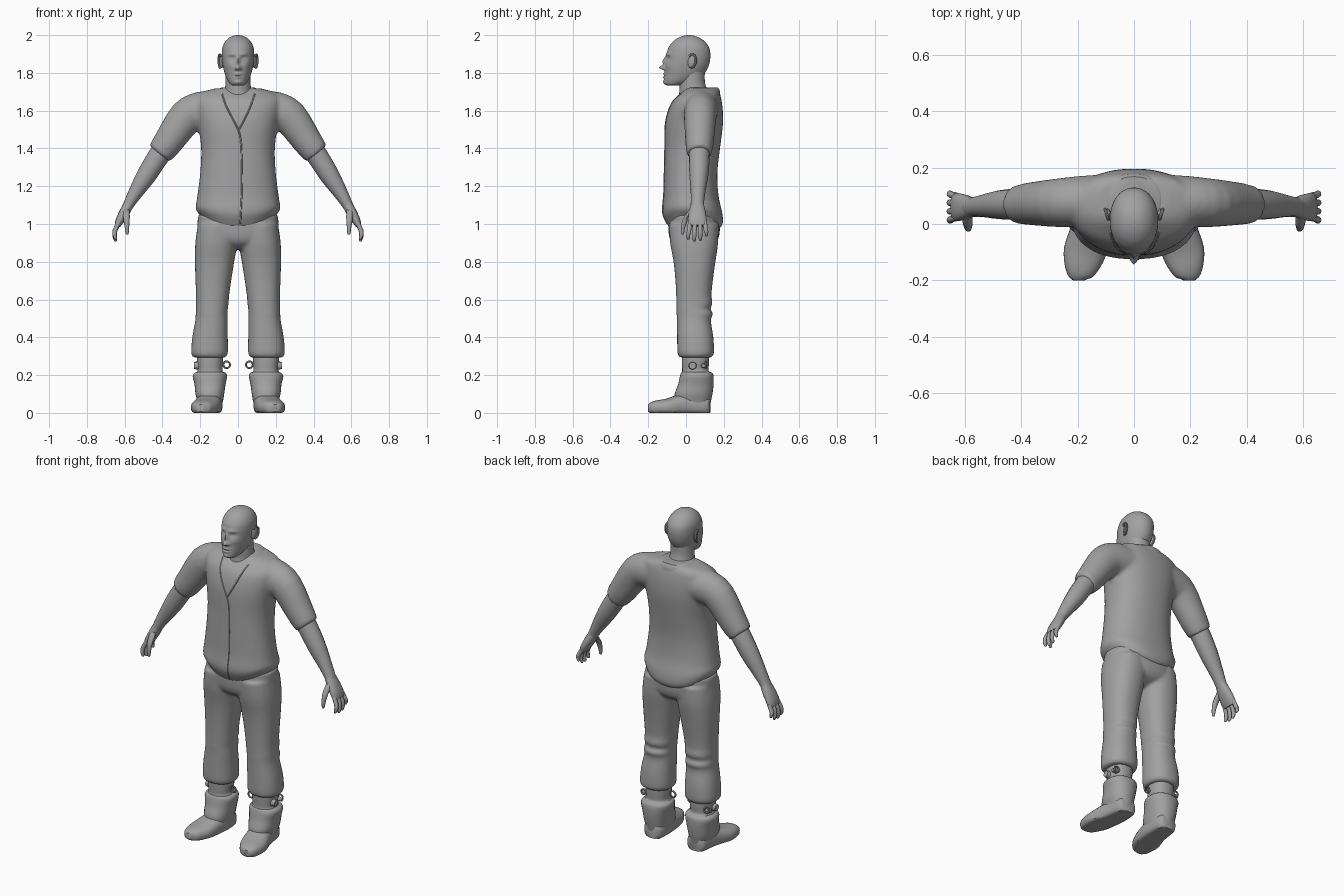
import bpy, bmesh, math
from mathutils import Vector, Matrix

grey = bpy.data.materials.new("plain_grey")
grey.diffuse_color = (0.36, 0.36, 0.36, 1)
X, Y, Z = Vector((1, 0, 0)), Vector((0, 1, 0)), Vector((0, 0, 1))


def smooth_rows(rows, steps):
    """Catmull-Rom interpolation between the rows of a loft."""
    out = []
    for i in range(len(rows) - 1):
        a, b = rows[max(i - 1, 0)], rows[i]
        c, d = rows[i + 1], rows[min(i + 2, len(rows) - 1)]
        for s in range(steps):
            t = s / steps
            out.append([0.5 * (2 * q + (r - p) * t + (2 * p - 5 * q + 4 * r - w) * t * t
                               + (3 * q - p - 3 * r + w) * t ** 3)
                        for p, q, r, w in zip(a, b, c, d)])
    return out + [list(rows[-1])]


def skin(bm, rings, n, power):
    """rings: (centre, u, v) triples joined into a closed tube."""
    loops = []
    for c, u, v in rings:
        loop = []
        for i in range(n):
            a = 2 * math.pi * i / n
            ca, sa = math.cos(a), math.sin(a)
            k = (abs(ca) ** power + abs(sa) ** power) ** (-1 / power)
            loop.append(bm.verts.new(c + u * ca * k + v * sa * k))
        loops.append(loop)
    for p, q in zip(loops, loops[1:]):
        for i in range(n):
            j = (i + 1) % n
            bm.faces.new((p[i], p[j], q[j], q[i]))
    bm.faces.new(loops[0])
    bm.faces.new(loops[-1])


def stack(bm, rows, n=28, steps=3, power=2.3):
    """Level rings from rows of (z, x0, x1, y0, y1)."""
    skin(bm, [(Vector(((x0 + x1) / 2, (y0 + y1) / 2, z)), X * (x1 - x0) / 2, Y * (y1 - y0) / 2)
              for z, x0, x1, y0, y1 in smooth_rows(rows, steps)], n, power)


def limb(bm, rows, side=Y, n=16, steps=3, power=2.0):
    """Rings square to a path, rows of (x, y, z, radius, radius along side)."""
    rows = smooth_rows(rows, steps)
    pts = [Vector(r[:3]) for r in rows]
    rings = []
    for i, r in enumerate(rows):
        t = pts[min(i + 1, len(pts) - 1)] - pts[max(i - 1, 0)]
        u = side.cross(t).normalized()
        rings.append((pts[i], u * r[3], side * r[4]))
    skin(bm, rings, n, power)


def finish(bm, name, mirror=False, voxel=0, angle=40):
    bmesh.ops.recalc_face_normals(bm, faces=bm.faces)
    me = bpy.data.meshes.new(name)
    bm.to_mesh(me)
    bm.free()
    ob = bpy.data.objects.new(name, me)
    bpy.context.collection.objects.link(ob)
    me.materials.append(grey)
    bpy.ops.object.select_all(action='DESELECT')
    ob.select_set(True)
    bpy.context.view_layer.objects.active = ob
    bpy.ops.object.shade_smooth_by_angle(angle=math.radians(angle))
    if mirror:
        m = ob.modifiers.new("mirror", 'MIRROR')
        m.use_mirror_merge = False
    if voxel:  # fuse overlapping volumes into one cloth surface
        r = ob.modifiers.new("fuse", 'REMESH')
        r.mode, r.voxel_size, r.use_smooth_shade = 'VOXEL', voxel, True
        s = ob.modifiers.new("soften", 'SMOOTH')
        s.factor, s.iterations = 0.5, 5
    return ob


# Shirt: torso and both sleeves
bm = bmesh.new()
torso = [(.975, .185, -.085, .175), (1.0, .20, -.10, .195), (1.06, .225, -.125, .192),
         (1.15, .215, -.118, .172), (1.27, .20, -.115, .166), (1.4, .195, -.112, .18),
         (1.52, .21, -.11, .195), (1.6, .225, -.095, .195), (1.655, .228, -.07, .188),
         (1.695, .20, -.025, .178), (1.718, .12, .0, .165)]
stack(bm, [(z, -w, w, a, b) for z, w, a, b in torso], n=40)
for v in bm.verts:  # hem rises toward the hips
    fade = max(0, min(1, (1.12 - v.co.z) / .12))
    v.co.z += .045 * fade * min(1, (v.co.x / .2) ** 2)
sleeve = [(.13, .085, 1.605, .10, .09), (.20, .08, 1.60, .10, .09), (.275, .075, 1.565, .094, .086),
          (.365, .072, 1.44, .080, .076), (.40, .07, 1.393, .073, .07), (.417, .07, 1.372, .067, .066)]
for s in (1, -1):
    limb(bm, [(s * r[0], *r[1:]) for r in sleeve], n=24)
shirt = finish(bm, "shirt", voxel=.011)

# Raised front edges of the shirt, laid on its surface
bpy.context.view_layer.update()
shirt_eval = shirt.evaluated_get(bpy.context.evaluated_depsgraph_get())
edges = {"front_edge": [(-.085, 1.69), (-.065, 1.63), (-.03, 1.56), (.0, 1.50), (.015, 1.44),
                        (.02, 1.3), (.02, 1.18), (.015, 1.06), (.012, 1.0)],
         "neck_edge": [(.09, 1.69), (.065, 1.62), (.035, 1.555), (.005, 1.50)]}
for name, path in edges.items():
    pts = []
    for x, y, z, _, _ in smooth_rows([(x, 0, z, 0, 0) for x, z in path], 4):
        hit, loc, _, _ = shirt_eval.ray_cast(Vector((x, -1, z)), Y)
        if hit:
            pts.append((*loc, .004, .004))
    bm = bmesh.new()
    limb(bm, pts, n=6, steps=1)
    finish(bm, name)

# Collar round the neck
bm = bmesh.new()
stack(bm, [(1.68, -.125, .125, -.03, .182), (1.708, -.108, .108, -.012, .178),
           (1.722, -.09, .09, .0, .168)], steps=2)
finish(bm, "collar")

# Trousers: pelvis and both legs
bm = bmesh.new()
stack(bm, [(.865, -.05, .05, -.03, .09), (.90, -.15, .15, -.075, .155),
           (.95, -.21, .21, -.092, .178), (1.05, -.212, .212, -.095, .18)], n=36)
leg = [(.293, .068, .233, -.032, .132), (.315, .054, .248, -.045, .148), (.40, .054, .242, -.047, .145),
       (.49, .055, .226, -.048, .132), (.525, .055, .224, -.05, .144), (.55, .054, .222, -.05, .128),
       (.58, .05, .222, -.051, .141), (.62, .047, .222, -.052, .135), (.70, .036, .225, -.056, .142),
       (.80, .020, .228, -.066, .156), (.90, .004, .226, -.084, .17), (1.0, .0, .212, -.09, .172)]
for s in (1, -1):
    stack(bm, [(z, *sorted((s * a, s * b)), c, d) for z, a, b, c, d in leg])
finish(bm, "trousers", voxel=.009)

# Boots: shaft, ankle wrap and foot
bm = bmesh.new()
stack(bm, [(.03, .09, .205, -.04, .125), (.06, .08, .213, -.055, .132), (.10, .073, .225, -.06, .14),
           (.15, .066, .23, -.042, .146), (.195, .058, .24, -.032, .146), (.213, .066, .228, -.026, .138),
           (.222, .082, .214, -.02, .12), (.27, .08, .217, -.022, .122), (.33, .08, .217, -.022, .122)])
finish(bm, "boot_shaft", mirror=True)
bm = bmesh.new()
limb(bm, [(.145, .128, .04, .04, .042), (.145, .11, .04, .058, .055), (.147, .05, .04, .065, .062),
          (.155, -.02, .04, .07, .062), (.175, -.10, .03, .075, .046), (.188, -.155, .028, .06, .038),
          (.195, -.185, .026, .042, .03), (.196, -.2, .026, .02, .018)], side=Z, n=24, power=2.5)
for v in bm.verts:
    v.co.z = max(v.co.z, 0)
finish(bm, "boot_foot", mirror=True)

# Boot fastenings: outer buttons, inner rings, strap hook
bm = bmesh.new()
for y, r in ((.035, .023), (.092, .013)):
    bmesh.ops.create_cone(bm, cap_ends=True, segments=14, radius1=r, radius2=r * .8, depth=.03,
                          matrix=Matrix.Translation((.218, y, .25)) @ Matrix.Rotation(math.pi / 2, 4, 'Y'))
finish(bm, "boot_button", mirror=True)
for name, x, y, r in (("boot_ring", .06, .04, .018), ("boot_hook", .212, .105, .016)):
    bm = bmesh.new()
    turn = [2 * math.pi * i / 14 for i in range(15)]
    limb(bm, [(x + r * math.cos(a), y, .255 + r * math.sin(a), .005, .005) for a in turn], n=8, steps=1)
    finish(bm, name, mirror=True)

# Bare forearms
bm = bmesh.new()
limb(bm, [(.385, .07, 1.41, .058, .056), (.43, .07, 1.345, .056, .055), (.485, .068, 1.257, .052, .05),
          (.54, .064, 1.17, .039, .039), (.578, .06, 1.105, .029, .035), (.598, .06, 1.065, .026, .04)])
finish(bm, "forearm", mirror=True)

# Hands: palm, four fingers, thumb
bm = bmesh.new()
limb(bm, [(.575, .06, 1.11, .026, .033), (.60, .06, 1.065, .027, .044), (.625, .06, 1.02, .023, .05),
          (.638, .06, .99, .015, .047)], power=2.4)
for i, tip in enumerate((.918, .908, .912, .935)):
    y = .022 + .026 * i
    y2 = .012 + .032 * i
    limb(bm, [(.63, y, 1.01, .012, .012), (.65, (y + y2) / 2, .97, .0125, .012),
              (.653, y2, tip + .025, .011, .011), (.647, y2, tip + .005, .008, .008),
              (.645, y2, tip, .003, .003)], n=10, steps=2)
limb(bm, [(.592, .035, 1.075, .018, .018), (.59, .0, 1.03, .017, .016), (.588, -.015, .985, .012, .012),
          (.587, -.018, .95, .008, .008), (.587, -.018, .944, .003, .003)], n=10)
finish(bm, "hand", mirror=True)

# Neck
bm = bmesh.new()
stack(bm, [(1.62, -.085, .085, -.05, .13), (1.70, -.072, .072, -.035, .115),
           (1.75, -.066, .066, -.035, .10), (1.82, -.066, .066, -.03, .10)], power=2)
finish(bm, "neck")

# Head, with the face pushed in and out by soft bumps: (x, z, width, height, depth)
bm = bmesh.new()
head = [(1.733, .028, -.10, -.04), (1.742, .042, -.112, .0), (1.76, .055, -.116, .05),
        (1.79, .068, -.114, .092), (1.825, .078, -.112, .115), (1.86, .084, -.108, .126),
        (1.90, .086, -.102, .129), (1.935, .082, -.092, .122), (1.965, .068, -.07, .10),
        (1.985, .048, -.043, .073), (1.996, .026, -.015, .045), (2.0, .006, .008, .022)]
stack(bm, [(z, -w, w, a, b) for z, w, a, b in head], n=72, steps=6, power=2.1)
bumps = [(0, 1.828, .012, .011, -.031), (0, 1.862, .009, .024, -.016), (.013, 1.822, .007, .008, -.010),
         (.03, 1.899, .024, .009, -.007), (.031, 1.876, .016, .011, .012), (.032, 1.874, .009, .006, -.007),
         (0, 1.793, .022, .006, -.008), (0, 1.777, .019, .006, -.008), (0, 1.785, .024, .003, .005),
         (0, 1.75, .02, .012, -.006), (.045, 1.84, .02, .018, -.005)]
for v in bm.verts:
    if v.co.y < -.01:
        fade = min(1, (-.01 - v.co.y) / .04)
        x, z = abs(v.co.x), v.co.z
        v.co.y += fade * sum(d * math.exp(-((x - bx) / w) ** 2 - ((z - bz) / h) ** 2)
                             for bx, bz, w, h, d in bumps)
finish(bm, "head", angle=70)

# Ears: flat shell with a raised rim
bm = bmesh.new()
place = Matrix.Translation((.088, .032, 1.862)) @ Matrix.Rotation(-.3, 4, 'Z') @ Matrix.Rotation(-.2, 4, 'X')
bmesh.ops.create_uvsphere(bm, u_segments=14, v_segments=10, radius=1,
                          matrix=place @ Matrix.Diagonal((.009, .024, .038, 1)))
rim = [place @ Vector((.008, .023 * math.cos(a), .036 * math.sin(a)))
       for a in [-1.4 + 3.9 * i / 14 for i in range(15)]]
limb(bm, [(*p, .006, .006) for p in rim], side=X, n=8, steps=1)
finish(bm, "ear", mirror=True)
